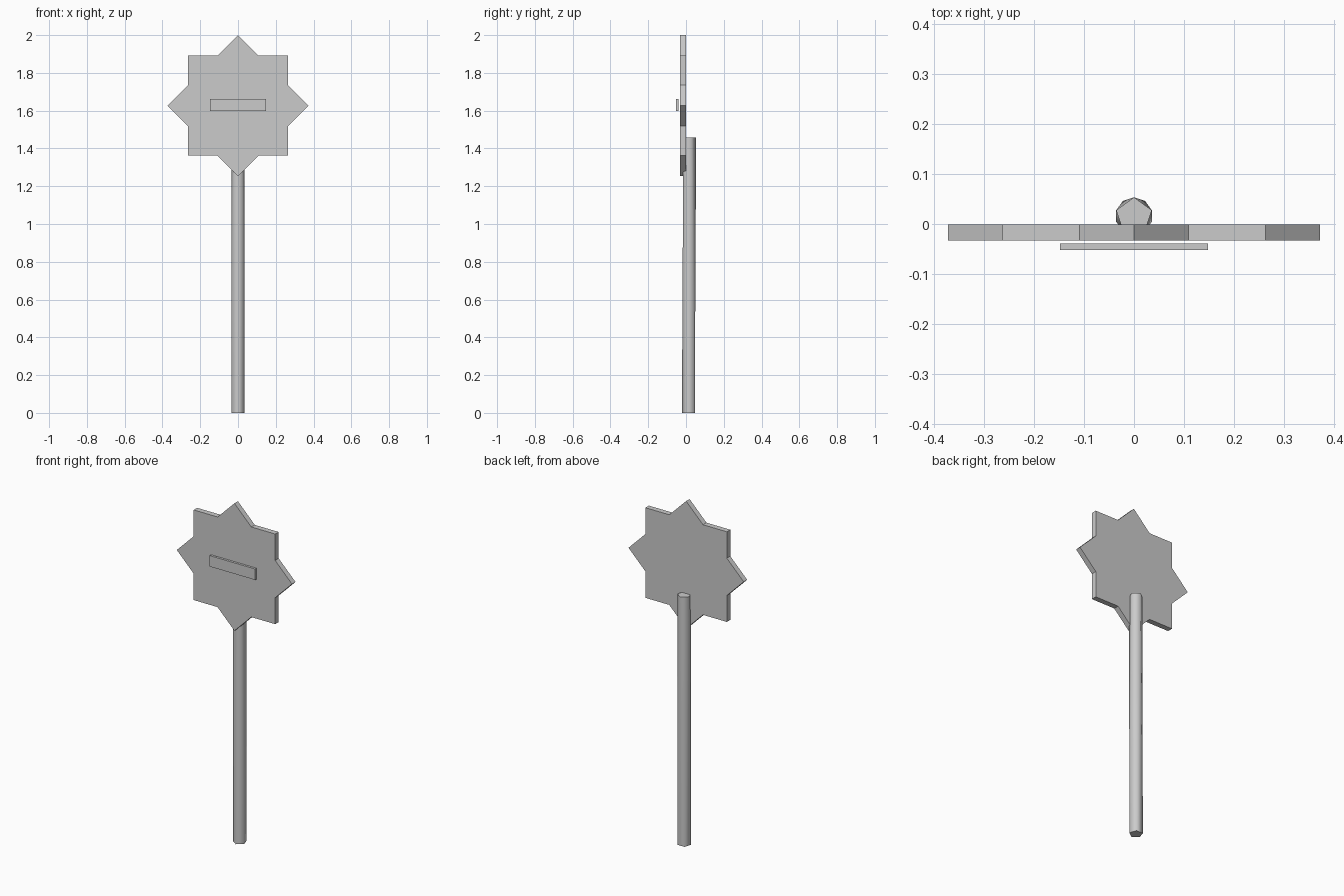
import bpy, bmesh, math

if "Cube" in bpy.data.objects:
    bpy.data.objects.remove(bpy.data.objects["Cube"])

grey = bpy.data.materials.new("light grey")
grey.diffuse_color = (0.6, 0.6, 0.6, 1)
grey.use_nodes = True
grey.node_tree.nodes["Principled BSDF"].inputs["Base Color"].default_value = grey.diffuse_color


def finish(name, bm):
    bmesh.ops.recalc_face_normals(bm, faces=bm.faces)
    mesh = bpy.data.meshes.new(name)
    bm.to_mesh(mesh)
    bm.free()
    mesh.materials.append(grey)
    obj = bpy.data.objects.new(name, mesh)
    bpy.context.collection.objects.link(obj)
    return obj


def plate(name, outline, y_front, y_back):
    """Extrude an (x, z) outline along y."""
    bm = bmesh.new()
    front = [bm.verts.new((x, y_front, z)) for x, z in outline]
    back = [bm.verts.new((x, y_back, z)) for x, z in outline]
    bm.faces.new(front)
    bm.faces.new(back[::-1])
    n = len(outline)
    for i in range(n):
        j = (i + 1) % n
        bm.faces.new((front[i], back[i], back[j], front[j]))
    return finish(name, bm)


# Eight-pointed sign: outline of two overlapping squares
R, CZ = 0.373, 1.627
r_in = R * math.cos(math.pi / 4) / math.cos(math.pi / 8)
star = []
for i in range(16):
    a = math.pi / 2 + i * math.pi / 8
    r = R if i % 2 == 0 else r_in
    star.append((r * math.cos(a), CZ + r * math.sin(a)))
plate("star_sign", star, -0.033, -0.001)

# Raised bar in front of the sign
bar = [(-0.148, 1.598), (0.148, 1.598), (0.148, 1.662), (-0.148, 1.662)]
plate("front_bar", bar, -0.052, -0.039)

# Pole: five-sided ends, turned half a step against each other
bm = bmesh.new()
N, PR, PY = 5, 0.0375, 0.016


def ring(z, offset):
    return [bm.verts.new((PR * math.cos(offset + i * math.tau / N),
                          PY + PR * math.sin(offset + i * math.tau / N), z))
            for i in range(N)]


top = ring(1.459, math.pi / 2)
bottom = ring(0.0, math.pi / 2 + math.pi / N)
bm.faces.new(top)
bm.faces.new(bottom[::-1])
for i in range(N):
    j = (i + 1) % N
    bm.faces.new((top[i], bottom[i], top[j]))
    bm.faces.new((bottom[i], bottom[j], top[j]))
pole = finish("pole", bm)
bpy.context.view_layer.objects.active = pole
pole.select_set(True)
bpy.ops.object.shade_smooth_by_angle(angle=math.radians(45))
